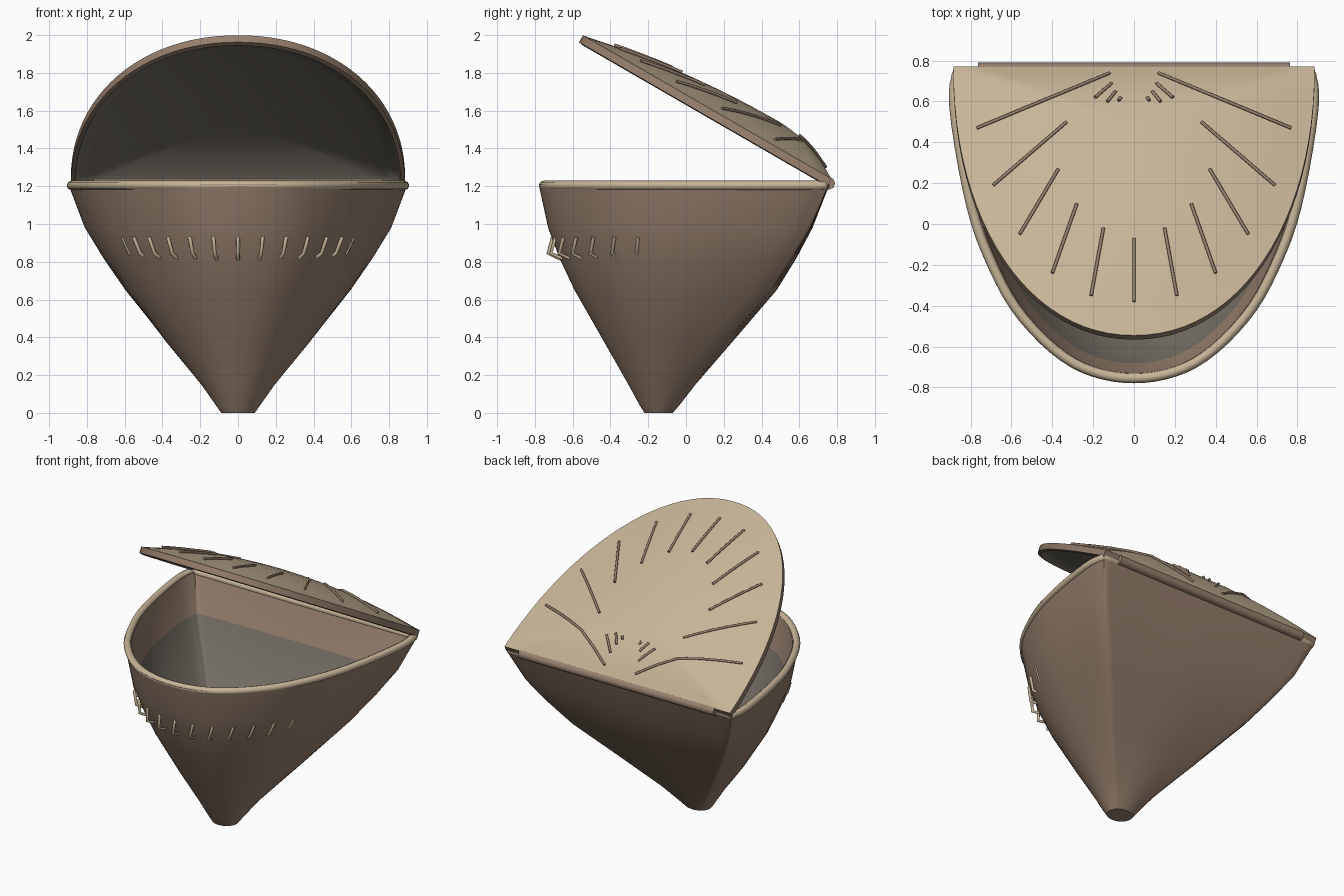
import bpy, bmesh, math
from mathutils import Vector

if "Cube" in bpy.data.objects:
    bpy.data.objects.remove(bpy.data.objects["Cube"])


def material(name, col):
    m = bpy.data.materials.new(name)
    m.diffuse_color = (*col, 1)
    m.use_nodes = True
    m.node_tree.nodes["Principled BSDF"].inputs["Base Color"].default_value = m.diffuse_color
    return m


BROWN = material("brown_weave", (0.31, 0.215, 0.155))
TAN = material("tan_trim", (0.57, 0.46, 0.31))
GREY = material("dark_lining", (0.18, 0.16, 0.13))


def link(name, me, mats, angle=40):
    ob = bpy.data.objects.new(name, me)
    bpy.context.collection.objects.link(ob)
    for m in mats:
        me.materials.append(m)
    if isinstance(me, bpy.types.Mesh):
        bpy.ops.object.select_all(action='DESELECT')
        ob.select_set(True)
        bpy.context.view_layer.objects.active = ob
        bpy.ops.object.shade_smooth_by_angle(angle=math.radians(angle))
    return ob


def loft(name, rings, mats, band_mats, angle=40):
    # skins closed rings of equal length and caps both ends
    n = len(rings[0])
    bm = bmesh.new()
    vs = [[bm.verts.new(p) for p in r] for r in rings]
    for k in range(len(rings) - 1):
        for i in range(n):
            j = (i + 1) % n
            f = bm.faces.new((vs[k][i], vs[k][j], vs[k+1][j], vs[k+1][i]))
            f.material_index = band_mats[k]
    bm.faces.new(vs[0][::-1]).material_index = band_mats[0]
    bm.faces.new(vs[-1]).material_index = band_mats[-1]
    bmesh.ops.recalc_face_normals(bm, faces=bm.faces)
    me = bpy.data.meshes.new(name)
    bm.to_mesh(me)
    bm.free()
    return link(name, me, mats, angle)


def rods(name, paths, radius, mat, cyclic=False):
    cu = bpy.data.curves.new(name, 'CURVE')
    cu.dimensions = '3D'
    cu.bevel_depth = radius
    cu.bevel_resolution = 2
    cu.use_fill_caps = True
    for pts in paths:
        sp = cu.splines.new('POLY')
        sp.points.add(len(pts) - 1)
        sp.use_cyclic_u = cyclic
        for q, p in zip(sp.points, pts):
            q.co = (*p, 1)
    return link(name, cu, [mat])


# D-shaped cross-section: (width fraction, back-to-front fraction)
HALF = [(0, 1), (.17, .988), (.335, .95), (.50, .875), (.66, .765), (.775, .64),
        (.875, .49), (.945, .31), (.995, .11), (.985, .015), (.93, 0), (.5, 0), (0, 0)]
LOOP = HALF + [(-u, t) for u, t in HALF[-2:0:-1]]


def smooth_loop(pts, sub=3):
    out, n = [], len(pts)
    for i in range(n):
        a, b, c, d = (Vector(pts[(i + k) % n]) for k in (-1, 0, 1, 2))
        for s in range(sub):
            t = s / sub
            out.append(.5*(2*b + (c-a)*t + (2*a-5*b+4*c-d)*t*t + (3*b-a-3*c+d)*t**3))
    return out


DEE = smooth_loop(LOOP)


def section(z, hw, yf, yb, soft=0.0):
    ring = []
    for u, t in DEE:
        a = math.atan2(u, (t - .5) * 2)
        u2 = u + (math.sin(a) - u) * soft
        t2 = t + (.5 + .5*math.cos(a) - t) * soft
        ring.append((u2*hw, yb + (yf - yb)*t2, z))
    return ring


# tapered basket body, with lined inside
LEVELS = [(0, .09, -.22, -.07, .9), (.04, .12, -.245, -.035, .8), (.15, .205, -.305, .05, .55),
          (.37, .40, -.43, .24, .35), (.65, .625, -.59, .48, .2), (.82, .735, -.67, .585, .12),
          (.98, .825, -.73, .67, .06), (1.21, .90, -.78, .76, 0)]
outer = [section(*l) for l in LEVELS]
W = .04
inner = [section(z, hw - W*1.2, yf + W*1.2, yb - W, s) for z, hw, yf, yb, s in LEVELS[:1:-1]]
bands = [0]*(len(outer) + 1) + [1]*(len(inner) - 2)
loft("basket_body", outer + inner, [BROWN, GREY], bands)

# rolled rim
rods("basket_rim", [section(1.204, .884, -.755, .735)], .025, TAN, True)

# hinge rod
rods("hinge_rod", [[(-.765, .757, 1.215), (.765, .757, 1.215)]], .033, BROWN)

# lid: local x, v (away from the hinge), h (above the lid plane)
TH = math.radians(30)
LEN, LW, P, VC = 1.52, .885, 2.1, .40


def lid_pt(x, v, h):
    return (x, .76 - v*math.cos(TH) + h*math.sin(TH), 1.22 + v*math.sin(TH) + h*math.cos(TH))


def arc(a):
    c, s = math.cos(a), math.sin(a)
    return (LW * math.copysign(abs(c)**(2/P), c), LEN * max(s, 0)**(2/P))


OUT = [arc(math.pi * i / 48) for i in range(49)]
OUT += [(-LW + 2*LW*i/16, 0) for i in range(1, 16)]


def lid_ring(s, h):
    return [lid_pt(x*s, VC + (v - VC)*s, h) for x, v in OUT]


def dome(s):
    return .02 + .125 * max(0, 1 - s**2)


S = [.02, .15, .3, .45, .6, .75, .88, .97]
rings = [lid_ring(s, dome(s)) for s in S] + [lid_ring(1, .022), lid_ring(1, -.02), lid_ring(.975, -.025)]
rings += [lid_ring(s, dome(s) - .035) for s in (.96, .88, .75, .6, .45, .3, .15, .02)]
nb = len(S)
loft("lid", rings, [TAN, BROWN, GREY],
     [0]*nb + [1]*2 + [2]*(len(rings) - nb - 3), 50)


# radiating ribs on the lid
def lid_height(x, v):
    lo, hi = 0.0, 1.0
    for _ in range(24):
        s = (lo + hi) / 2
        vv = VC + (v - VC)/s
        inside = vv >= 0 and (abs(x)/s/LW)**P + (vv/LEN)**P <= 1
        lo, hi = (lo, s) if inside else (s, hi)
    return dome(hi)


def on_lid(x, y, lift):
    h = .05
    for _ in range(20):
        v = (.76 + h*math.sin(TH) - y) / math.cos(TH)
        h = .5*h + .5*(lid_height(x, v) + lift)
    return lid_pt(x, v, h)


# start and end in plan; each rib follows the dome
RIBS = [(.12, .74, .77, .47), (.33, .50, .69, .19), (.37, .27, .56, -.05), (.28, .10, .40, -.24),
        (.15, -.02, .21, -.35), (.11, .69, .19, .62), (.09, .65, .13, .60), (.065, .62, .075, .605)]
paths = [[on_lid(0, -.07 - .31*k/4, .006) for k in range(5)]]
for x0, y0, x1, y1 in RIBS:
    for m in (1, -1):
        paths.append([on_lid(m*(x0 + (x1 - x0)*k/5), y0 + (y1 - y0)*k/5, .007) for k in range(6)])
rods("lid_ribs", paths, .008, BROWN)

# chevron pegs around the front
paths = []
for i in range(-6, 7):
    a = math.radians(11.5 * i)
    paths.append([(ax*math.sin(a), -ay*math.cos(a), z)
                  for ax, ay, z in ((.655, .705, .93), (.615, .73, .845), (.54, .63, .80))])
rods("front_chevrons", paths, .010, TAN)
